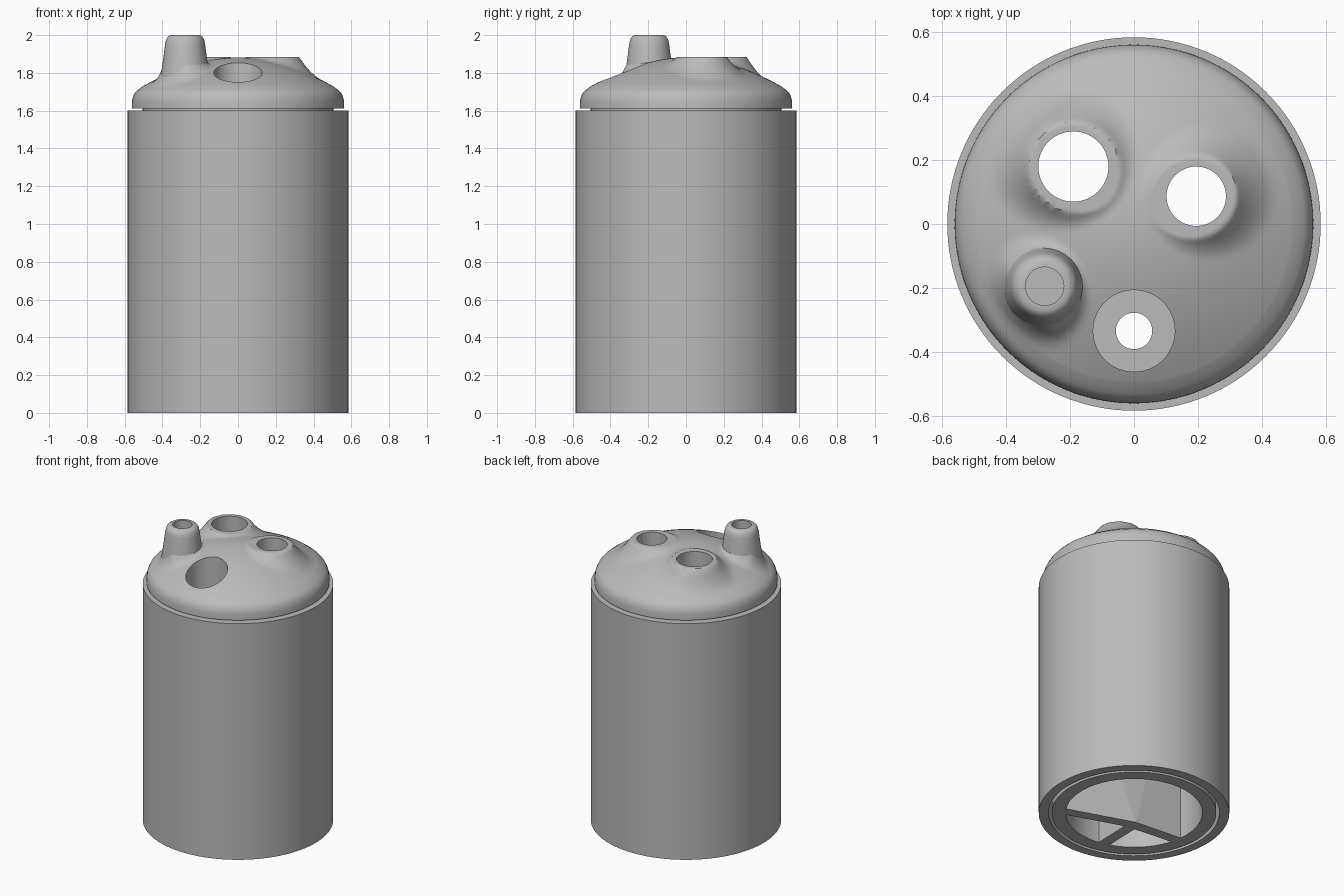
import bpy, bmesh, math
from mathutils import Vector

cube = bpy.data.objects.get("Cube")
if cube:
    bpy.data.objects.remove(cube, do_unlink=True)

grey = bpy.data.materials.new("plain grey")
grey.use_nodes = True
grey.diffuse_color = (0.5, 0.5, 0.5, 1)
grey.node_tree.nodes["Principled BSDF"].inputs["Base Color"].default_value = (0.5, 0.5, 0.5, 1)

SEGS = 128
FLAT = 1.885
PORTS = [(-0.19, 0.18, 0.137, 0.11), (0.195, 0.087, 0.125, 0.093)]  # x, y, rim, bore
SPOUT = Vector((-0.28, -0.195))


def finish(name, bm):
    bmesh.ops.recalc_face_normals(bm, faces=bm.faces)
    mesh = bpy.data.meshes.new(name)
    bm.to_mesh(mesh)
    bm.free()
    mesh.materials.append(grey)
    ob = bpy.data.objects.new(name, mesh)
    bpy.context.collection.objects.link(ob)
    return ob


def lathe(name, profile, closed=False, at=(0, 0), height=None, segs=SEGS):
    """Spin (radius, z) points; height(x, y, z) may reshape the surface."""
    bm = bmesh.new()
    rings = []
    for r, z in profile:
        ring = []
        for i in range(segs if r > 0 else 1):
            a = math.tau * i / segs
            x, y = at[0] + r * math.cos(a), at[1] + r * math.sin(a)
            ring.append(bm.verts.new((x, y, height(x, y, z) if height else z)))
        rings.append(ring)
    for a, b in zip(rings, rings[1:] + (rings[:1] if closed else [])):
        for i in range(segs):
            j = (i + 1) % segs
            quad = [a[i % len(a)], a[j % len(a)], b[j % len(b)], b[i % len(b)]]
            bm.faces.new(list(dict.fromkeys(quad)))
    return finish(name, bm)


def prism(name, points, low, high):
    bm = bmesh.new()
    base = bm.faces.new([bm.verts.new((x, y, low)) for x, y in points])
    top = bmesh.ops.extrude_face_region(bm, geom=[base])["geom"]
    moved = [v for v in top if isinstance(v, bmesh.types.BMVert)]
    bmesh.ops.translate(bm, verts=moved, vec=(0, 0, high - low))
    return finish(name, bm)


def rod(name, x, y, r, low, high):
    return lathe(name, [(0, low), (r, low), (r, high), (0, high)], at=(x, y), segs=64)


def cut(target, cutters):
    for c in cutters:
        mod = target.modifiers.new(c.name, "BOOLEAN")
        mod.operation, mod.solver, mod.object = "DIFFERENCE", "EXACT", c
        c.hide_render = True
        c.hide_viewport = True
    bpy.context.view_layer.update()
    done = bpy.data.meshes.new_from_object(
        target.evaluated_get(bpy.context.evaluated_depsgraph_get()))
    target.modifiers.clear()
    target.data = done
    for c in cutters:
        bpy.data.objects.remove(c, do_unlink=True)


def smooth(ob, angle=35):
    bpy.ops.object.select_all(action="DESELECT")
    ob.select_set(True)
    bpy.context.view_layer.objects.active = ob
    bpy.ops.object.shade_smooth_by_angle(angle=math.radians(angle))


def soft_max(a, b, k):
    h = max(k - abs(a - b), 0) / k
    return max(a, b) + h * h * k / 4


def lid_height(x, y, z):
    """Dome with raised, filleted bosses round the ports and the spout."""
    if z < 1.72:
        return z
    fade = min(1, (0.5 - math.hypot(x, y)) / 0.08)
    top = z
    for px, py, rim, bore in PORTS:
        boss = FLAT + 0.004 - 1.5 * (math.hypot(x - px, y - py) - rim)
        top = soft_max(top, min(boss, FLAT + 0.02), 0.07)
    foot = 1.87 - 1.8 * ((Vector((x, y)) - SPOUT).length - 0.105)
    top = soft_max(top, min(foot, FLAT), 0.05)
    return min(z + (top - z) * max(fade, 0), FLAT)


# Outer sleeve, open at both ends
sleeve = lathe("outer_sleeve", [(0.585, 0), (0.585, 1.6), (0.525, 1.6), (0.525, 0)], closed=True)
smooth(sleeve)

# Domed lid in one piece with the inner core
dome = [(0, 1.882)]
for i in range(1, 61):
    r = 0.5 * i / 60
    dome.append((r, 1.882 - 0.72 * r ** 2 + 0.24 * r ** 3))
rim = [(0.518, 1.718), (0.534, 1.707), (0.547, 1.692), (0.556, 1.673), (0.561, 1.65),
       (0.562, 1.612), (0.505, 1.612), (0.505, 0), (0, 0)]
lid = lathe("lid_and_core", dome + rim, height=lid_height)


# Three chambers open at the bottom, parted by a three-armed wall
def chamber(name, start, end, corner):
    arc = [math.radians(start + (end - start) * i / 32) for i in range(33)]
    points = [corner] + [(0.42 * math.cos(a), 0.42 * math.sin(a)) for a in arc]
    return prism(name, points, -0.1, 1.45)


cutters = [chamber("main_chamber", -33, 187, (-0.08, -0.08)),
           chamber("front_chamber", 261, 317, (-0.06, -0.16)),
           chamber("side_chamber", 197, 251, (-0.13, -0.15))]
# Port bores, counterbored front port, blind spout bore
cutters += [rod("port_bore", x, y, bore, 1.4, 2.1) for x, y, _, bore in PORTS]
cutters += [rod("front_recess", 0, -0.335, 0.128, 1.57, 2.1),
            rod("front_bore", 0, -0.335, 0.057, 1.4, 1.7),
            rod("spout_clearance", *SPOUT, 0.07, 1.7, 2.1)]
cut(lid, cutters)
smooth(lid)

# Tapered spout with a rounded lip
spout = lathe("spout", [(0.06, 1.7), (0.135, 1.7), (0.128, 1.79), (0.115, 1.88), (0.106, 1.95),
                        (0.101, 1.975), (0.091, 1.992), (0.078, 2.0), (0.06, 2.0)],
              closed=True, at=SPOUT, segs=64)
smooth(spout)
